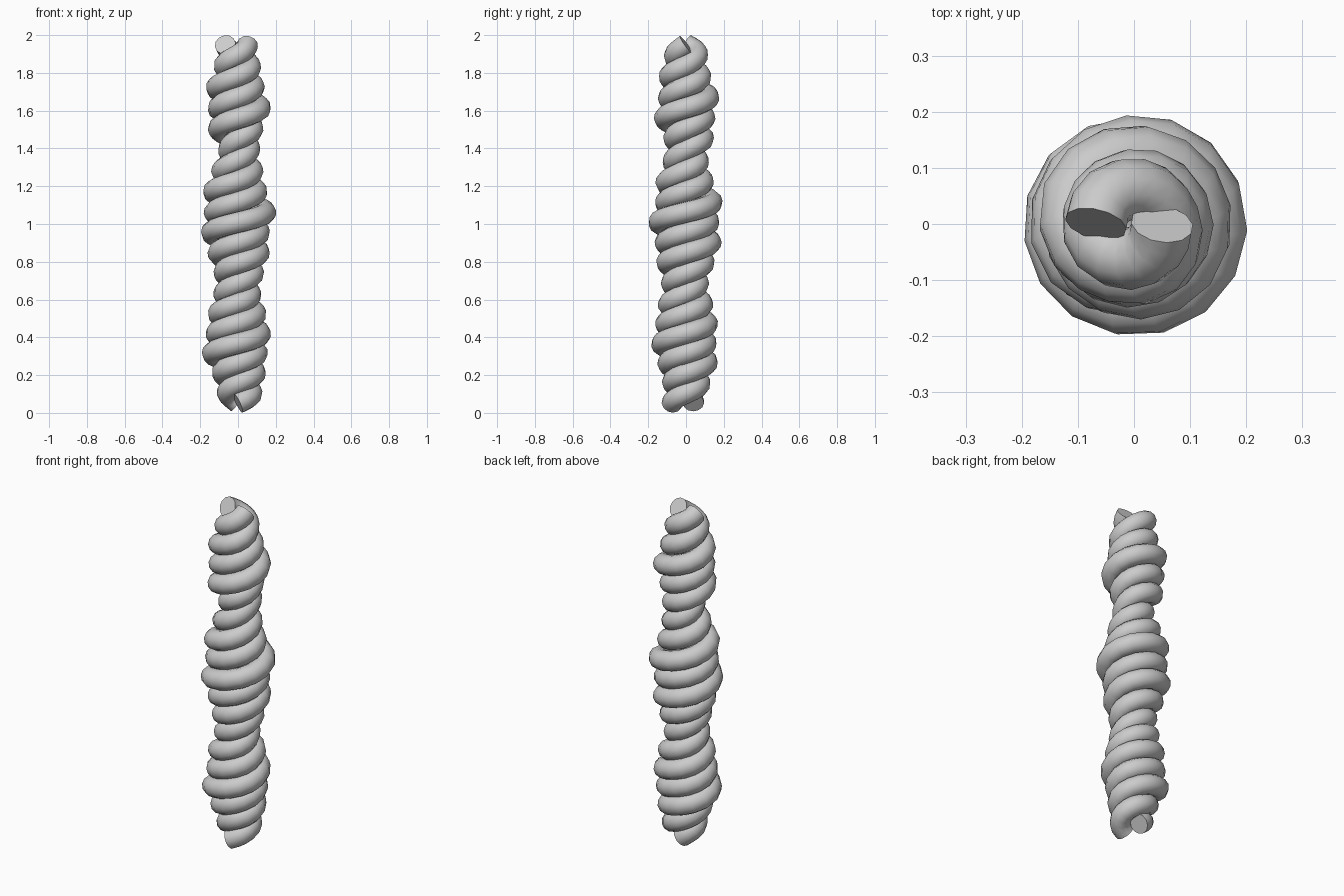
import bpy
import math

if "Cube" in bpy.data.objects:
    bpy.data.objects.remove(bpy.data.objects["Cube"])

TURNS, STEPS = 8.75, 131
Z0, Z1, TUBE = 0.052, 1.95, 0.056

grey = bpy.data.materials.new("light_grey")
grey.diffuse_color = (0.6, 0.6, 0.6, 1)
grey.use_nodes = True
grey.node_tree.nodes["Principled BSDF"].inputs["Base Color"].default_value = grey.diffuse_color

# Outer reach of each strand: (height, radius)
REACH_A = [(0.05, .096), (.12, .115), (.22, .15), (.315, .193), (.43, .175), (.54, .16),
           (.65, .12), (.72, .125), (.82, .165), (.94, .197), (1.06, .203), (1.17, .187),
           (1.28, .135), (1.4, .105), (1.5, .135), (1.59, .163), (1.72, .142), (1.83, .13), (1.95, .106)]
REACH_B = [(0.05, .13), (.17, .13), (.26, .152), (.35, .162), (.42, .173), (.54, .15),
           (.65, .13), (.73, .138), (.84, .162), (.95, .17), (1.05, .183), (1.15, .158),
           (1.26, .145), (1.38, .115), (1.48, .158), (1.6, .175), (1.7, .178), (1.78, .145), (1.86, .115), (1.95, .124)]


def reach(table, z):
    """Smooth interpolation of the strand's outer radius."""
    if z <= table[0][0]:
        return table[0][1]
    for (za, ra), (zb, rb) in zip(table, table[1:]):
        if z <= zb:
            t = (z - za) / (zb - za)
            return ra + (rb - ra) * t * t * (3 - 2 * t)
    return table[-1][1]


def strand(name, table, start):
    """Round tube wound around the vertical axis."""
    curve = bpy.data.curves.new(name, 'CURVE')
    curve.dimensions = '3D'
    curve.bevel_depth = TUBE
    curve.bevel_resolution = 4
    curve.use_fill_caps = True
    spline = curve.splines.new('POLY')
    spline.points.add(STEPS)
    for i, p in enumerate(spline.points):
        t = i / STEPS
        z = Z0 + (Z1 - Z0) * t - 0.02 * math.sin(math.pi * t)
        r = reach(table, z) - TUBE
        a = start + TURNS * 2 * math.pi * t
        p.co = (r * math.cos(a), r * math.sin(a), z, 1)
    obj = bpy.data.objects.new(name, curve)
    bpy.context.collection.objects.link(obj)
    bpy.ops.object.select_all(action='DESELECT')
    obj.select_set(True)
    bpy.context.view_layer.objects.active = obj
    bpy.ops.object.convert(target='MESH')
    obj = bpy.context.view_layer.objects.active
    obj.data.materials.clear()
    obj.data.materials.append(grey)
    bpy.ops.object.shade_smooth_by_angle(angle=math.radians(50))


# Two strands, half a turn apart
strand("first_strand", REACH_A, math.pi / 2)
strand("second_strand", REACH_B, -math.pi / 2)
